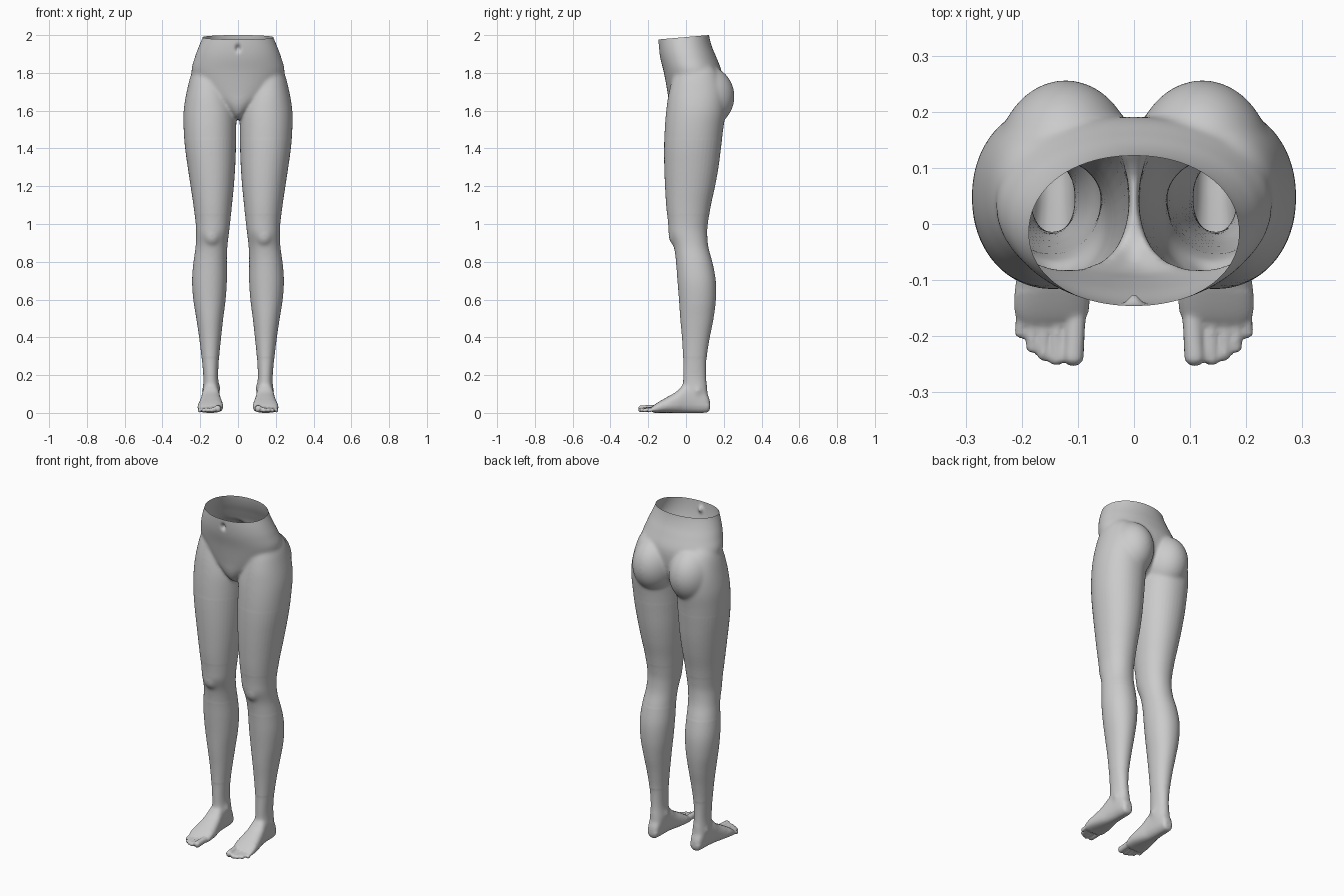
import bpy, bmesh, math
from mathutils import Vector

if "Cube" in bpy.data.objects:
    bpy.data.objects.remove(bpy.data.objects["Cube"])

bm = bmesh.new()

def catmull(rows, steps=5):
    out = []
    n = len(rows)
    for i in range(n - 1):
        p0, p1, p2, p3 = rows[max(i - 1, 0)], rows[i], rows[i + 1], rows[min(i + 2, n - 1)]
        for s in range(steps):
            t = s / steps
            out.append([0.5 * (2 * b + (c - a) * t + (2 * a - 5 * b + 4 * c - d) * t * t
                        + (3 * b - a - 3 * c + d) * t ** 3) for a, b, c, d in zip(p0, p1, p2, p3)])
    return out + [list(rows[-1])]

def loft(rows, axis='z', side=1, power=2.1, n=40):
    """Rows are (position, x min, x max, depth min, depth max) along z or y."""
    rings = []
    for t, x0, x1, d0, d1 in catmull(rows):
        ring = []
        for k in range(n):
            a = 2 * math.pi * k / n
            c, s = math.cos(a), math.sin(a)
            x = (x0 + x1) / 2 + (x1 - x0) / 2 * math.copysign(abs(c) ** (2 / power), c)
            d = (d0 + d1) / 2 + (d1 - d0) / 2 * math.copysign(abs(s) ** (2 / power), s)
            ring.append(bm.verts.new((side * x, d, t) if axis == 'z' else (side * x, t, d)))
        rings.append(ring)
    for a, b in zip(rings, rings[1:]):
        for k in range(n):
            bm.faces.new((a[k], a[(k + 1) % n], b[(k + 1) % n], b[k]))
    bm.faces.new(rings[0])
    bm.faces.new(rings[-1])

def ellipsoid(c, r, side=1):
    vs = bmesh.ops.create_uvsphere(bm, u_segments=40, v_segments=24, radius=1)['verts']
    for v in vs:
        v.co = Vector((side * (c[0] + v.co.x * r[0]), c[1] + v.co.y * r[1], c[2] + v.co.z * r[2]))

def toe(a, b, r, side):
    n, m = 16, 6
    rows = []
    a, b = Vector(a), Vector(b)
    for k in range(m + 1):
        ang = math.pi / 2 * k / m * 0.95
        rows.append((b.y - r * math.sin(ang), b.x, b.z, r * math.cos(ang)))
    rows.insert(0, (a.y, a.x, a.z, r * 0.9))
    loft([(y, x - q, x + q, z - q, z + q) for y, x, z, q in rows], 'y', side, 2, n)

# pelvis and waist
loft([(1.555, -.02, .02, -.03, .08), (1.58, -.04, .04, -.065, .12), (1.63, -.10, .10, -.088, .16),
      (1.70, -.20, .20, -.099, .185), (1.80, -.246, .246, -.117, .19), (1.88, -.23, .23, -.137, .162),
      (1.94, -.208, .208, -.145, .137), (2.0, -.184, .184, -.147, .122), (2.06, -.17, .17, -.148, .12)])

leg = [(.06, .105, .18, .00, .115), (.12, .098, .186, -.015, .115), (.2, .105, .184, -.017, .108),
       (.3, .10, .193, -.016, .11), (.4, .09, .205, -.021, .125), (.5, .079, .22, -.03, .145),
       (.6, .066, .236, -.037, .158), (.7, .059, .243, -.045, .158), (.8, .059, .236, -.053, .14),
       (.88, .056, .225, -.065, .119), (.95, .048, .222, -.09, .113), (1.0, .042, .224, -.095, .116),
       (1.1, .032, .236, -.105, .132), (1.2, .022, .251, -.111, .154), (1.3, .015, .266, -.115, .172),
       (1.4, .011, .28, -.116, .185), (1.5, .009, .288, -.113, .197), (1.6, .012, .288, -.105, .21),
       (1.7, .04, .272, -.09, .205), (1.8, .06, .245, -.06, .17), (1.86, .10, .20, 0, .12)]

foot = [(.128, .125, .16, .035, .07), (.118, .111, .174, .015, .10), (.09, .105, .181, .01, .14),
        (.04, .101, .185, .01, .165), (-.01, .096, .192, .01, .16), (-.05, .088, .20, .01, .122),
        (-.10, .079, .21, .01, .093), (-.14, .079, .214, .01, .07), (-.165, .084, .211, .01, .054),
        (-.18, .10, .20, .015, .042)]

toes = [(.102, .108, -.235, .019), (.137, .138, -.240, .0125), (.161, .161, -.233, .0115),
        (.181, .182, -.219, .011), (.200, .203, -.194, .0105)]

for s in (1, -1):
    # legs, kneecaps, buttocks
    loft(leg, 'z', s)
    ellipsoid((.138, -.045, .945), (.05, .048, .065), s)
    ellipsoid((.122, .10, 1.675), (.127, .157, .165), s)
    # feet, ankle bones, toes
    loft(foot, 'y', s, 2.5)
    ellipsoid((.172, .06, .125), (.02, .025, .028), s)
    ellipsoid((.112, .04, .14), (.02, .025, .028), s)
    for xa, xb, y, r in toes:
        toe((xa, -.14, .036), (xb, y, .012 + r), r, s)

bmesh.ops.recalc_face_normals(bm, faces=bm.faces)
mesh = bpy.data.meshes.new("lower_body")
bm.to_mesh(mesh)
bm.free()
body = bpy.data.objects.new("lower_body", mesh)
bpy.context.collection.objects.link(body)

# fuse the parts into one skin
rm = body.modifiers.new("fuse", 'REMESH')
rm.mode = 'VOXEL'
rm.voxel_size = 0.0058
sm = body.modifiers.new("soften", 'SMOOTH')
sm.factor = 0.5
sm.iterations = 3
dg = bpy.context.evaluated_depsgraph_get()
skin = bpy.data.meshes.new_from_object(body.evaluated_get(dg))
body.modifiers.clear()
body.data = skin

bm = bmesh.new()
bm.from_mesh(skin)
# blend hips, knees and ankles
soft = [v for v in bm.verts if v.co.z > 1.45 or .8 < v.co.z < 1.05
        or (.05 < v.co.z < .3 and v.co.y > -.12)]
for i in range(18):
    bmesh.ops.smooth_vert(bm, verts=soft, factor=0.5, use_axis_x=True, use_axis_y=True, use_axis_z=True)
# navel dent
for v in bm.verts:
    if v.co.y < -.08 and v.co.z > 1.85:
        d2 = (v.co.x / .013) ** 2 + ((v.co.z - 1.93) / .018) ** 2
        v.co.y += .018 * math.exp(-d2)
# open slanted waist
bmesh.ops.bisect_plane(bm, geom=bm.verts[:] + bm.edges[:] + bm.faces[:], plane_co=(0, -.145, 1.977),
                       plane_no=Vector((0, -.087, 1)).normalized(), clear_outer=True)
# sole rests on the ground
low = min(v.co.z for v in bm.verts)
for v in bm.verts:
    v.co.z -= low * max(0, 1 - v.co.z)
for f in bm.faces:
    f.smooth = True
bm.to_mesh(skin)
bm.free()
